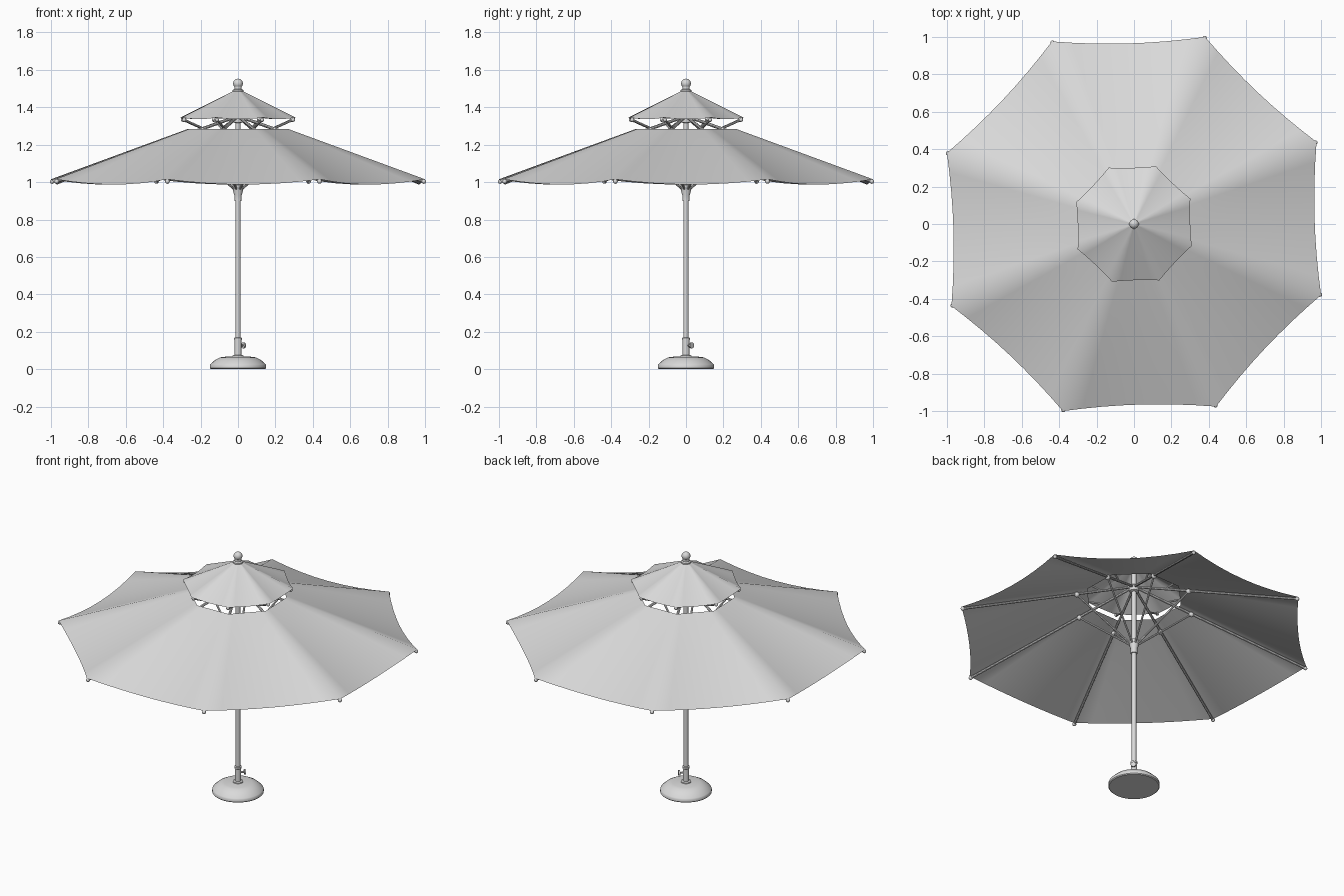
import bpy, bmesh, math
from mathutils import Vector

default = bpy.data.objects.get("Cube")
if default:
    bpy.data.objects.remove(default, do_unlink=True)

SIDES = 8
TURN = math.radians(24.2)      # direction of the first rib
STEP = 2 * math.pi / SIDES

grey = bpy.data.materials.new("light_grey")
grey.use_nodes = True
grey.diffuse_color = (0.7, 0.7, 0.7, 1)
grey.node_tree.nodes["Principled BSDF"].inputs["Base Color"].default_value = (0.7, 0.7, 0.7, 1)


def finish(name, bm, sharp=35):
    mesh = bpy.data.meshes.new(name)
    bm.to_mesh(mesh)
    bm.free()
    mesh.materials.append(grey)
    for face in mesh.polygons:
        face.use_smooth = True
    mesh.set_sharp_from_angle(angle=math.radians(sharp))
    obj = bpy.data.objects.new(name, mesh)
    bpy.context.collection.objects.link(obj)
    return obj


def polar(angle, r, z):
    return Vector((r * math.cos(angle), r * math.sin(angle), z))


def lathe(name, profile, segments=32):
    """Turn an (r, z) profile around the z axis."""
    bm = bmesh.new()
    verts = [bm.verts.new((r, 0, z)) for r, z in profile]
    edges = [bm.edges.new(pair) for pair in zip(verts, verts[1:])]
    bmesh.ops.spin(bm, geom=verts + edges, cent=(0, 0, 0), axis=(0, 0, 1),
                   angle=2 * math.pi, steps=segments, use_duplicate=False)
    bmesh.ops.remove_doubles(bm, verts=bm.verts, dist=0.0001)
    bmesh.ops.recalc_face_normals(bm, faces=bm.faces)
    return finish(name, bm)


def add_tube(bm, a, b, radius, segments=8):
    axis = b - a
    made = bmesh.ops.create_cone(bm, cap_ends=True, segments=segments, radius1=radius,
                                 radius2=radius, depth=axis.length)
    matrix = axis.to_track_quat('Z', 'Y').to_matrix().to_4x4()
    matrix.translation = (a + b) / 2
    bmesh.ops.transform(bm, matrix=matrix, verts=made["verts"])


def add_ball(bm, centre, radius):
    made = bmesh.ops.create_uvsphere(bm, u_segments=12, v_segments=8, radius=radius)
    bmesh.ops.translate(bm, vec=centre, verts=made["verts"])


def rods(name, start, end, radius, ball=0.0):
    """One rod per rib direction, with an optional joint at its outer end."""
    for i in range(SIDES):
        angle = TURN + i * STEP
        bm = bmesh.new()
        a, b = polar(angle, *start), polar(angle, *end)
        add_tube(bm, a, b, radius)
        if ball:
            add_ball(bm, b, ball)
        finish(f"{name}_{i + 1}", bm)


def canopy(name, inner, outer, pull, sag, across=8, rings=8):
    """Eight cloth panels stretched between ribs, scalloped at the hem."""
    bm = bmesh.new()
    for i in range(SIDES):
        a0, a1 = TURN + i * STEP, TURN + (i + 1) * STEP
        grid = []
        for j in range(rings + 1):
            v = j / rings
            r = inner[0] + (outer[0] - inner[0]) * v
            z = inner[1] + (outer[1] - inner[1]) * v
            row = []
            for k in range(across + 1):
                u = k / across
                bow = 4 * u * (1 - u) * v
                p = polar(a0, r, z).lerp(polar(a1, r, z), u)
                p.x *= 1 - pull * bow
                p.y *= 1 - pull * bow
                p.z -= sag * bow
                row.append(bm.verts.new(p))
            grid.append(row)
        for j in range(rings):
            for k in range(across):
                bm.faces.new((grid[j][k], grid[j + 1][k], grid[j + 1][k + 1], grid[j][k + 1]))
    bmesh.ops.remove_doubles(bm, verts=bm.verts, dist=0.0001)
    return finish(name, bm, 50)


# Cloth
canopy("main_canopy", (0.29, 1.283), (1.07, 1.015), 0.023, 0.028)
canopy("top_canopy", (0.02, 1.49), (0.33, 1.345), 0.015, 0.008, across=6, rings=5)

# Frame
rods("main_rib", (0.025, 1.345), (1.063, 1.003), 0.008, 0.012)
rods("support_strut", (0.025, 0.965), (0.355, 1.232), 0.006, 0.016)
rods("top_strut", (0.2, 1.285), (0.315, 1.333), 0.006, 0.011)

# Pole and its hubs
lathe("pole", [(0, 0.05), (0.0135, 0.05), (0.0135, 1.49), (0, 1.49)], 20)
lathe("upper_hub", [(0.013, 1.315), (0.028, 1.32), (0.03, 1.35), (0.022, 1.36), (0.013, 1.362)], 20)
lathe("sliding_hub", [(0.013, 0.9), (0.02, 0.9), (0.02, 0.93), (0.027, 0.955), (0.03, 0.985),
                      (0.02, 0.99), (0.013, 0.992)], 20)

# Finial
lathe("finial_collar", [(0, 1.475), (0.03, 1.478), (0.03, 1.492), (0.02, 1.497), (0.02, 1.512), (0, 1.512)], 20)
ball = bmesh.new()
bmesh.ops.create_uvsphere(ball, u_segments=20, v_segments=12, radius=0.026)
bmesh.ops.translate(ball, vec=(0, 0, 1.527), verts=ball.verts)
finish("finial_ball", ball)

# Weighted base with a clamp sleeve
lathe("base", [(0, 0), (0.146, 0), (0.151, 0.005), (0.151, 0.02), (0.147, 0.026), (0.125, 0.047),
               (0.1, 0.061), (0.08, 0.066), (0, 0.068)], 40)
lathe("base_sleeve", [(0, 0.06), (0.032, 0.06), (0.03, 0.073), (0.019, 0.076), (0.019, 0.155),
                      (0.021, 0.157), (0.021, 0.167), (0.0135, 0.17)], 20)
knob = bmesh.new()
side = math.pi / 4
add_tube(knob, polar(side, 0.015, 0.127), polar(side, 0.038, 0.127), 0.006)
add_tube(knob, polar(side, 0.036, 0.127), polar(side, 0.046, 0.127), 0.016, 12)
finish("clamp_knob", knob)
